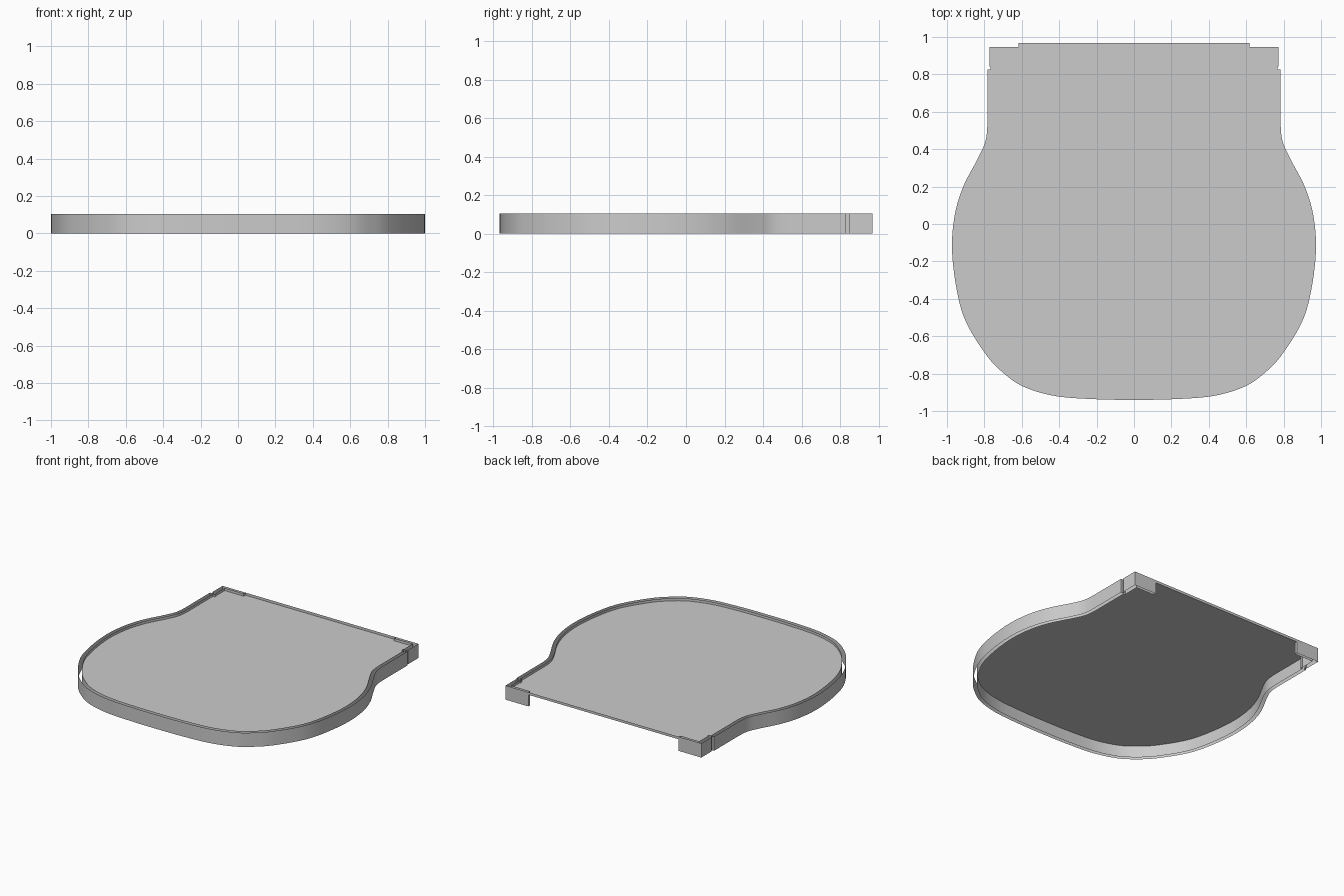
import bpy, bmesh, math
from mathutils import Vector

if "Cube" in bpy.data.objects:
    bpy.data.objects.remove(bpy.data.objects["Cube"])

TOP, PLATE_Z, GAP = 0.105, 0.086, 0.027

# Right half of the rounded outline, from front centre to the straight neck
CURVE = [(0, -.94), (.2, -.937), (.42, -.92), (.59, -.87), (.70, -.795),
         (.79, -.70), (.90, -.52), (.95, -.34), (.973, -.13), (.958, .05),
         (.913, .2), (.835, .35), (.795, .44), (.784, .53)]


def smooth(points, steps=6):
    """Catmull-Rom sampling, mirrored at the front and straight at the neck."""
    p = [Vector(q) for q in points]
    p = [Vector((-p[1].x, p[1].y))] + p + [p[-1] + Vector((0, .1))]
    out = []
    for a, b, c, d in zip(p, p[1:], p[2:], p[3:]):
        for i in range(steps):
            t = i / steps
            out.append(.5 * (2 * b + (c - a) * t + (2 * a - 5 * b + 4 * c - d) * t ** 2
                             + (3 * b - a - 3 * c + d) * t ** 3))
    return out + [p[-2]]


def offset(path, dist):
    out = []
    for i, q in enumerate(path):
        t = path[min(i + 1, len(path) - 1)] - path[max(i - 1, 0)]
        if i == 0:
            t = Vector((1, 0))
        t.normalize()
        out.append(q + Vector((t.y, -t.x)) * dist)
    return out


def mirrored(half):
    return [Vector((-q.x, q.y)) for q in half[:0:-1]] + half


def finish(bm, name):
    mesh = bpy.data.meshes.new(name)
    bm.to_mesh(mesh)
    bm.free()
    ob = bpy.data.objects.new(name, mesh)
    bpy.context.collection.objects.link(ob)
    bpy.ops.object.select_all(action='DESELECT')
    bpy.context.view_layer.objects.active = ob
    ob.select_set(True)
    bpy.ops.object.shade_smooth_by_angle(angle=math.radians(30))


def sheet(name, path, z0, z1):
    """Upright sheet wall following a path."""
    bm = bmesh.new()
    low = [bm.verts.new((q.x, q.y, z0)) for q in path]
    high = [bm.verts.new((q.x, q.y, z1)) for q in path]
    for i in range(len(path) - 1):
        bm.faces.new((low[i], low[i + 1], high[i + 1], high[i]))
    finish(bm, name)


half = smooth(CURVE)

# Inner wall, with the notch and the back corner steps
inner = mirrored(half + [Vector(q) for q in (
    (.784, .825), (.768, .825), (.768, .842), (.772, .842),
    (.772, .947), (.617, .947), (.617, .967))])
sheet("inner_wall", inner, 0, TOP)

# Outer wall, with the grooves and the hooked back corners
outer = mirrored(offset(half, GAP) + [Vector(q) for q in (
    (.811, .83), (.795, .83), (.795, .847), (.803, .847),
    (.803, .967), (.617, .967))])
sheet("outer_wall", outer, 0, TOP)

# Shallow lip across the back
sheet("back_lip", [Vector((.617, .967)), Vector((-.617, .967))], PLATE_Z, TOP)

# Recessed flat plate
bm = bmesh.new()
bm.faces.new([bm.verts.new((q.x, q.y, PLATE_Z)) for q in inner])
finish(bm, "plate")
